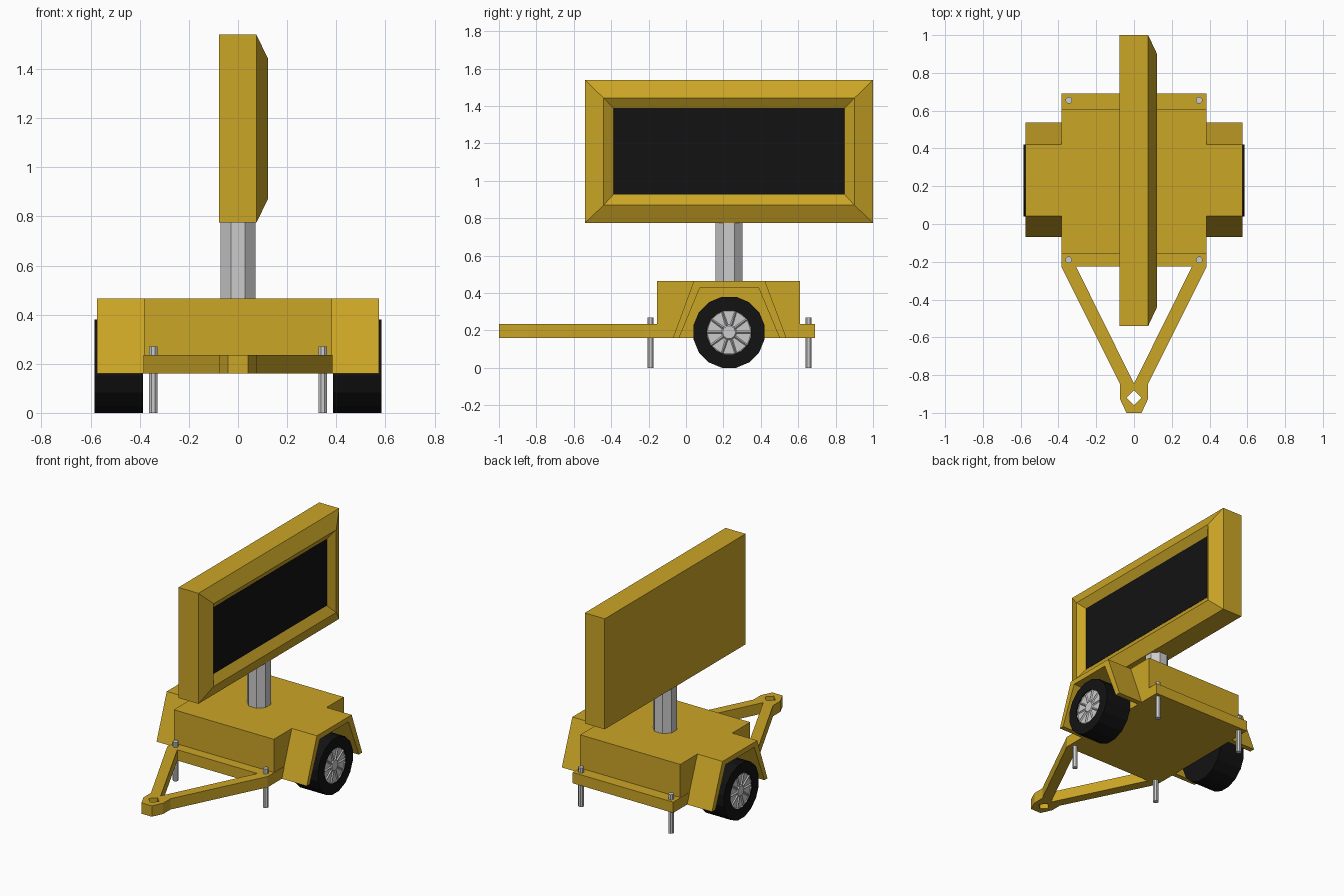
import bpy, bmesh
from math import sin, cos, pi

if "Cube" in bpy.data.objects:
    bpy.data.objects.remove(bpy.data.objects["Cube"])


def material(name, rgb):
    m = bpy.data.materials.new(name)
    m.diffuse_color = (*rgb, 1)
    m.use_nodes = True
    m.node_tree.nodes["Principled BSDF"].inputs["Base Color"].default_value = m.diffuse_color
    return m


YELLOW = material("ochre_paint", (0.60, 0.38, 0.02))
BLACK = material("black", (0.006, 0.006, 0.006))


def finish(name, bm, mat=None, mirror=False):
    bmesh.ops.recalc_face_normals(bm, faces=bm.faces)
    me = bpy.data.meshes.new(name)
    bm.to_mesh(me)
    bm.free()
    ob = bpy.data.objects.new(name, me)
    bpy.context.collection.objects.link(ob)
    if mat:
        me.materials.append(mat)
    if mirror:
        ob.modifiers.new("mirror", 'MIRROR')
    return ob


def loft(rings, caps=True):
    """Skin a list of equal-length closed rings."""
    bm = bmesh.new()
    vs = [[bm.verts.new(p) for p in r] for r in rings]
    n = len(vs[0])
    for a, b in zip(vs, vs[1:]):
        for i in range(n):
            j = (i + 1) % n
            bm.faces.new((a[i], a[j], b[j], b[i]))
    if caps:
        bm.faces.new(vs[0])
        bm.faces.new(vs[-1])
    return bm


def box(name, x, y0, y1, z0, z1, mat):
    ring = [(-x, y0), (x, y0), (x, y1), (-x, y1)]
    return finish(name, loft([[(*p, z) for p in ring] for z in (z0, z1)]), mat)


def post(x, y, apothem, z0, z1):
    r = apothem / cos(pi / 8)
    angles = [(i + 0.5) * pi / 4 for i in range(8)]
    return loft([[(x + r * cos(a), y + r * sin(a), z) for a in angles] for z in (z0, z1)])


def rect(x, y0, y1, z0, z1):
    return [(x, y0, z0), (x, y1, z0), (x, y1, z1), (x, y0, z1)]


# Trailer body and base plate
box("base_plate", 0.385, -0.225, 0.69, 0.16, 0.235, YELLOW)
box("body", 0.383, -0.155, 0.61, 0.235, 0.465, YELLOW)

# Fenders: angled arch bands either side
arch = [(-0.07, 0.16), (0.042, 0.465), (0.422, 0.465), (0.537, 0.16),
        (0.50, 0.16), (0.387, 0.43), (0.075, 0.43), (-0.037, 0.16)]
finish("fenders", loft([[(x, *p) for p in arch] for x in (0.38, 0.575)]), YELLOW, True)

# A-frame drawbar with a diamond hitch hole, half outline mirrored
half = [(0, -1), (0.04, -1), (0.075, -0.925), (0.075, -0.845), (0.385, -0.225),
        (0.307, -0.225), (0, -0.845), (0, -0.88), (0.04, -0.92), (0, -0.96)]
bm = loft([[(*p, z) for p in half] for z in (0.16, 0.235)])
seam = [f for f in bm.faces if all(abs(v.co.x) < 1e-6 for v in f.verts)]
bmesh.ops.delete(bm, geom=seam, context='FACES_ONLY')
finish("drawbar", bm, YELLOW, True)

# Stabiliser legs at the four corners
for name, y in (("front_legs", -0.19), ("rear_legs", 0.655)):
    finish(name, post(0.345, y, 0.017, 0, 0.27), None, True)

# Tyres: lathed profile around the axle
WY, WZ = 0.23, 0.19


def wheel_ring(x, r, n, phase=0.5):
    return [(x, WY + r * cos((i + phase) * 2 * pi / n), WZ + r * sin((i + phase) * 2 * pi / n))
            for i in range(n)]


R = 0.19 / cos(pi / 16)
profile = [(0.387, R), (0.585, R), (0.585, 0.12), (0.56, 0.12)]
finish("tyres", loft([wheel_ring(x, r, 16) for x, r in profile]), BLACK, True)

# Wheel hubs: ten recessed wedges around a centre cap
bm = bmesh.new()
inner = [bm.verts.new(p) for p in wheel_ring(0.582, 0.035, 10, 0)]
outer = [bm.verts.new(p) for p in wheel_ring(0.582, 0.123, 20, 0)]
bm.faces.new(inner)
wedges = []
for i in range(10):
    j = (i + 1) % 10
    wedges.append(bm.faces.new((inner[i], outer[2 * i], outer[2 * i + 1],
                                outer[(2 * i + 2) % 20], inner[j])))
bmesh.ops.recalc_face_normals(bm, faces=bm.faces)
if wedges[0].normal.x < 0:
    bmesh.ops.reverse_faces(bm, faces=bm.faces)
bmesh.ops.inset_individual(bm, faces=wedges, thickness=0.009, depth=-0.008)
me_hub = finish("wheel_hubs", bm, None, True)

# Mast
finish("mast", post(0, WY, 0.071, 0.46, 0.78), None)

# Sign cabinet: box, bevelled outer rim, then recess down to the screen
rings = [rect(-0.078, -0.54, 1.0, 0.775, 1.54),
         rect(0.075, -0.54, 1.0, 0.775, 1.54),
         rect(0.122, -0.44, 0.90, 0.87, 1.442),
         rect(0.085, -0.387, 0.847, 0.928, 1.388)]
finish("sign_cabinet", loft(rings), YELLOW)
finish("screen", loft([rect(x, -0.387, 0.847, 0.928, 1.388) for x in (0.08, 0.087)]), BLACK)
